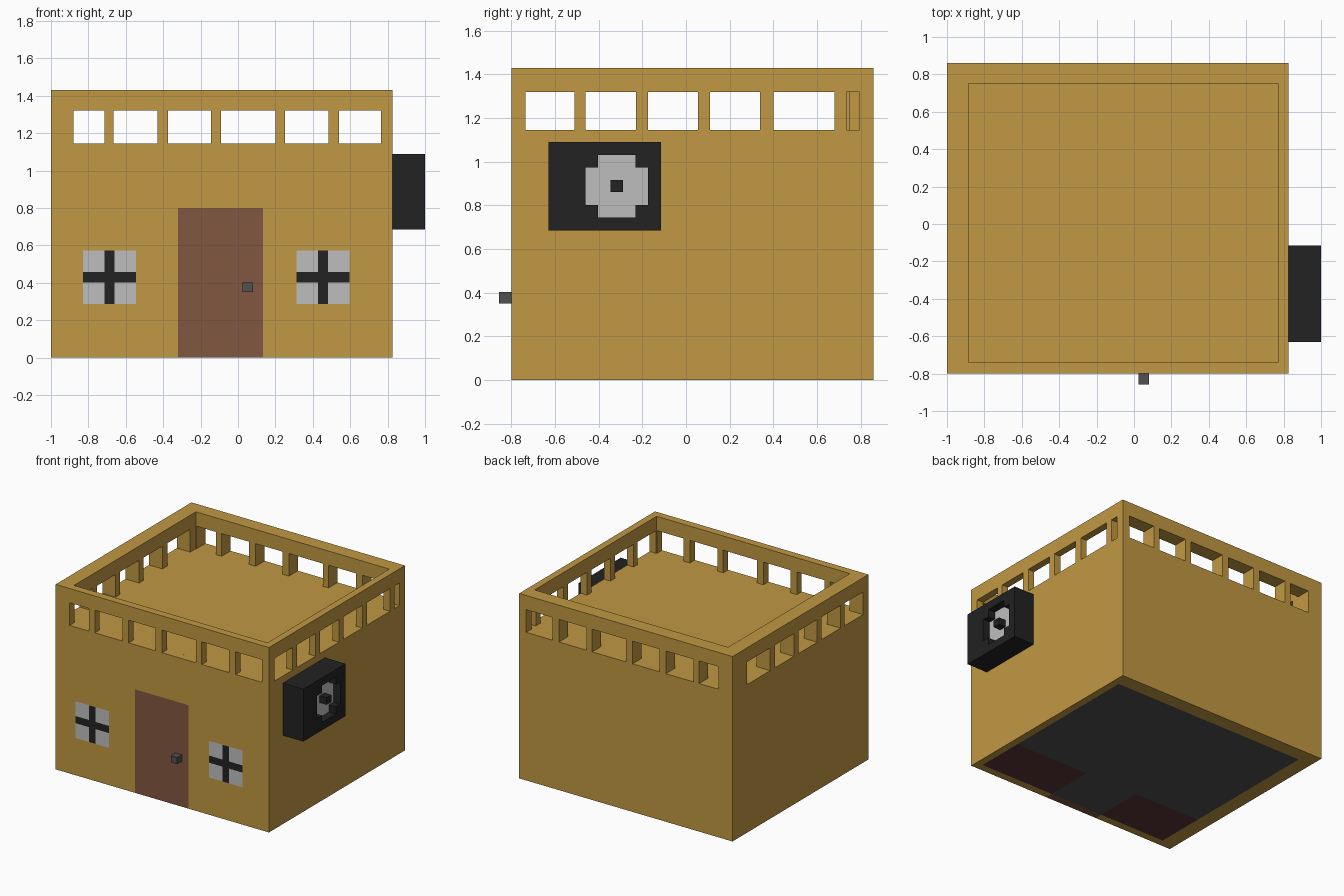
import bpy, bmesh

cube = bpy.data.objects.get("Cube")
if cube:
    bpy.data.objects.remove(cube, do_unlink=True)


def material(name, rgb):
    lin = [((c / 255 + 0.055) / 1.055) ** 2.4 for c in rgb] + [1.0]
    m = bpy.data.materials.new(name)
    m.use_nodes = True
    m.diffuse_color = lin
    m.node_tree.nodes["Principled BSDF"].inputs["Base Color"].default_value = lin
    return m


MUSTARD = material("mustard wall", (192, 152, 66))
BROWN = material("door brown", (130, 86, 64))
BLACK = material("black", (34, 34, 34))
PALE = material("pale grey", (190, 190, 190))
GREY = material("dark grey", (81, 81, 81))
RED = material("dull red", (92, 52, 56))


def box(name, x, y, z, mat=None):
    """Box spanning the (low, high) ranges given for each axis."""
    bm = bmesh.new()
    bmesh.ops.create_cube(bm, size=1)
    for v in bm.verts:
        v.co = [r[0] if c < 0 else r[1] for c, r in zip(v.co, (x, y, z))]
    return finish(name, bm, mat)


def finish(name, bm, mat=None):
    bmesh.ops.recalc_face_normals(bm, faces=bm.faces)
    me = bpy.data.meshes.new(name)
    bm.to_mesh(me)
    bm.free()
    ob = bpy.data.objects.new(name, me)
    bpy.context.collection.objects.link(ob)
    if mat:
        me.materials.append(mat)
    return ob


def cut(target, cutter):
    """Subtract the cutter from the target, then discard it."""
    cutter.hide_render = True
    mod = target.modifiers.new("cut", 'BOOLEAN')
    mod.operation, mod.solver, mod.object = 'DIFFERENCE', 'EXACT', cutter
    bpy.context.view_layer.objects.active = target
    bpy.ops.object.modifier_apply(modifier=mod.name)
    bpy.data.objects.remove(cutter, do_unlink=True)


# Main dimensions
OX, OY, TOP = (-1.0, 0.825), (-0.80, 0.86), 1.43
IX, IY, ROOF = (-0.885, 0.77), (-0.74, 0.75), 1.145
DOOR = (-0.32, 0.135)
RUG_Y = -0.36

# Walls as an open tube
walls = box("walls", OX, OY, (0, TOP), MUSTARD)
cut(walls, box("room_cutter", IX, IY, (-0.1, 1.6)))

# Parapet openings, through opposite walls
slot_z = (ROOF, 1.32)
for x in [(-0.88, -0.715), (-0.665, -0.43), (-0.375, -0.145),
          (-0.09, 0.20), (0.25, 0.485), (0.54, 0.765)]:
    cut(walls, box("slot_cutter", x, (-1, 1), slot_z))
for y in [(-0.735, -0.51), (-0.46, -0.23), (-0.175, 0.055),
          (0.11, 0.34), (0.40, 0.68)]:
    cut(walls, box("slot_cutter", (-1.2, 1), y, slot_z))
cut(walls, box("slot_cutter", (0.76, 1), (0.735, 0.795), slot_z))

# Flat roof inside the parapet
box("roof", IX, IY, (ROOF - 0.06, ROOF), MUSTARD)

# Door, set flush in the front wall, and its handle
wall_y = (OY[0], IY[0])
cut(walls, box("door_cutter", DOOR, (-1, -0.7), (-0.1, 0.80)))
box("door", DOOR, wall_y, (0, 0.80), BROWN)
box("door_handle", (0.025, 0.08), (-0.857, -0.80), (0.35, 0.402), GREY)

# Flush windows: four panes around a black cross
for side, cx in (("right", -0.6875), ("left", 0.455)):
    w, b, cz = 0.142, 0.0275, 0.43
    cut(walls, box("window_cutter", (cx - w, cx + w), (-1, -0.7), (cz - w, cz + w)))
    box(side + "_window_bar_upright", (cx - b, cx + b), wall_y, (cz - w, cz + w), BLACK)
    for s in (-1, 1):
        xr = sorted((cx + s * b, cx + s * w))
        box(side + "_window_bar_cross", xr, wall_y, (cz - b, cz + b), BLACK)
        for t in (-1, 1):
            zr = sorted((cz + t * b, cz + t * w))
            box(side + "_window_pane", xr, wall_y, zr, PALE)

# Ground floor with two red areas beside the entrance
fz = (0, 0.03)
box("floor", IX, (RUG_Y, IY[1]), fz, GREY)
box("entrance_floor", DOOR, (IY[0], RUG_Y), fz, GREY)
box("red_floor_right", (IX[0], DOOR[0]), (IY[0], RUG_Y), fz, RED)
box("red_floor_left", (DOOR[1], IX[1]), (IY[0], RUG_Y), fz, RED)

# Wall box with a cross-shaped recess and a central button
housing = box("wall_box", (0.825, 1.0), (-0.63, -0.115), (0.685, 1.09), BLACK)
housing.data.materials.append(PALE)
cy, cz, a, b = -0.3175, 0.8875, 0.1425, 0.0865
quarter = [(a, b), (b, b), (b, a)]
outline = []
for _ in range(4):
    outline += quarter
    quarter = [(-v, u) for u, v in quarter]
bm = bmesh.new()
face = bm.faces.new([bm.verts.new((0.94, cy + u, cz + v)) for u, v in outline])
ext = bmesh.ops.extrude_face_region(bm, geom=[face])
bmesh.ops.translate(bm, vec=(0.2, 0, 0),
                    verts=[g for g in ext["geom"] if isinstance(g, bmesh.types.BMVert)])
cut(housing, finish("recess_cutter", bm))
for p in housing.data.polygons:
    p.material_index = int(p.normal.x > 0.9 and p.center.x < 0.97)
box("wall_box_button", (0.94, 1.0), (-0.345, -0.288), (0.86, 0.915), BLACK)
